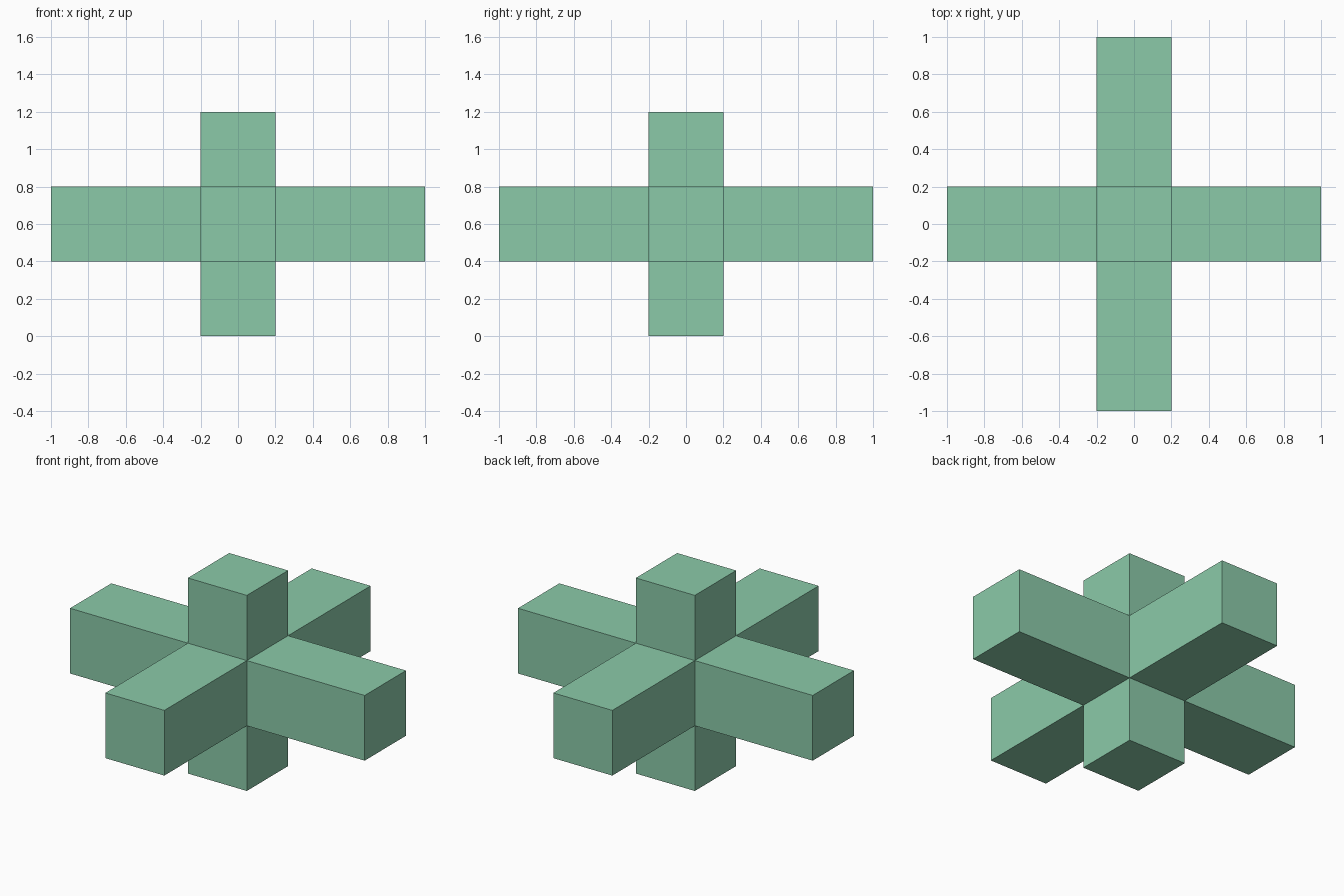
import bpy, bmesh
from mathutils import Matrix, Vector

if "Cube" in bpy.data.objects:
    bpy.data.objects.remove(bpy.data.objects["Cube"])

HALF = 0.2                      # half width of every bar
CENTRE = Vector((0, 0, 0.6))
REACH = (0.8, 0.8, 0.4)         # arm length beyond the core along x, y, z

# Core cube, each face extruded into an arm
bm = bmesh.new()
bmesh.ops.create_cube(bm, size=2 * HALF, matrix=Matrix.Translation(CENTRE))
bm.normal_update()
arms = [(f, f.normal.copy()) for f in bm.faces]
for face, n in arms:
    length = sum(abs(n[i]) * REACH[i] for i in range(3))
    ext = bmesh.ops.extrude_discrete_faces(bm, faces=[face])["faces"][0]
    bmesh.ops.translate(bm, verts=ext.verts, vec=n * length)
bmesh.ops.remove_doubles(bm, verts=bm.verts, dist=1e-5)
bmesh.ops.recalc_face_normals(bm, faces=bm.faces)

mesh = bpy.data.meshes.new("cross_block")
bm.to_mesh(mesh)
bm.free()

# Single green colour
green = bpy.data.materials.new("soft green")
green.diffuse_color = (0.258, 0.59, 0.397, 1)
green.use_nodes = True
green.node_tree.nodes["Principled BSDF"].inputs["Base Color"].default_value = green.diffuse_color
mesh.materials.append(green)
bpy.context.collection.objects.link(bpy.data.objects.new("cross_block", mesh))
